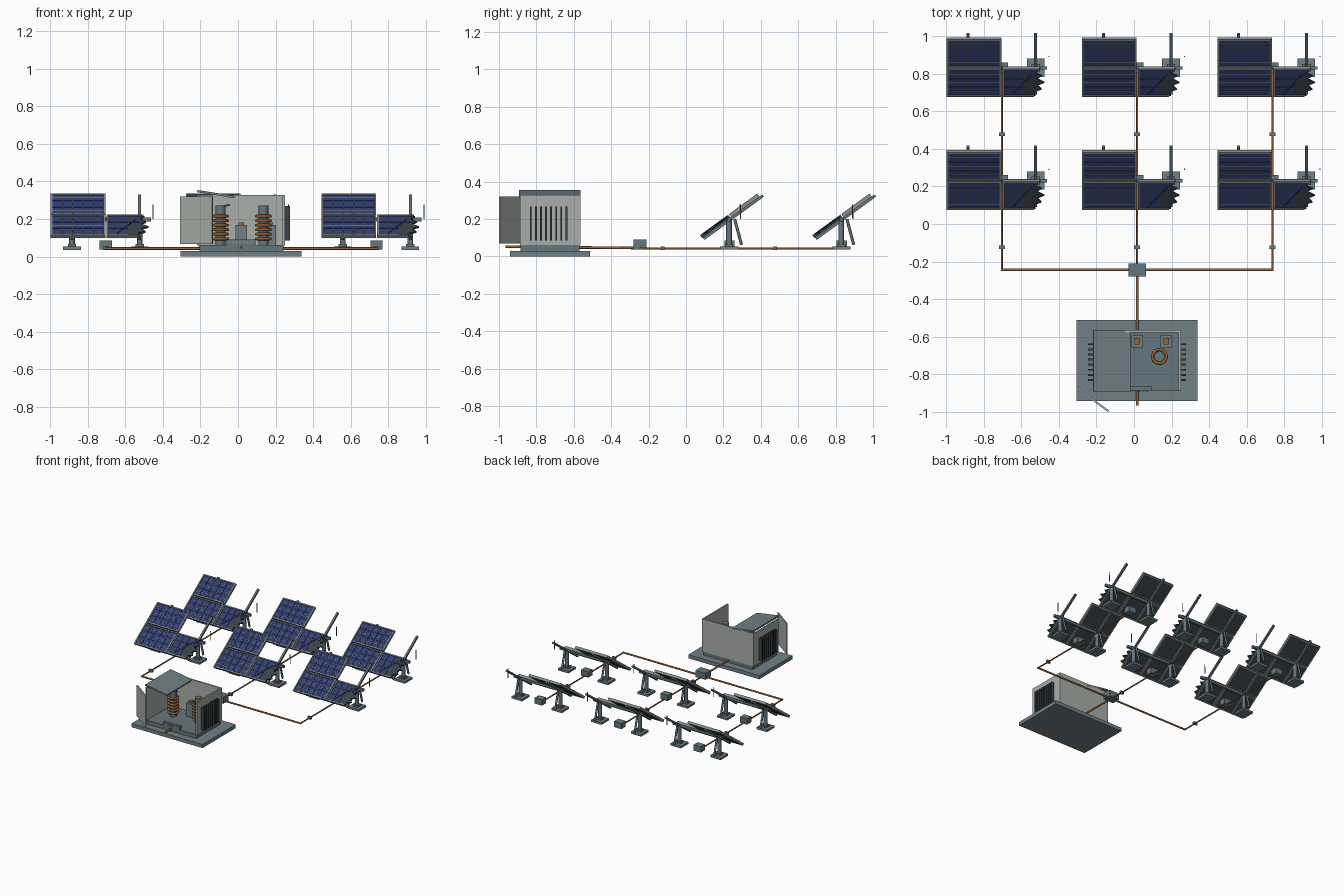
import bpy, bmesh, math
from mathutils import Matrix, Vector

if "Cube" in bpy.data.objects:
    bpy.data.objects.remove(bpy.data.objects["Cube"])


def material(name, r, g, b):
    m = bpy.data.materials.new(name)
    m.diffuse_color = (r, g, b, 1)
    m.use_nodes = True
    m.node_tree.nodes["Principled BSDF"].inputs["Base Color"].default_value = m.diffuse_color
    return m


STEEL = material("steel", 0.13, 0.18, 0.21)
PALE = material("pale_wall", 0.40, 0.43, 0.40)
SLAB = material("slab", 0.16, 0.22, 0.25)
DARK = material("dark", 0.04, 0.055, 0.065)
FRAME = material("frame", 0.25, 0.28, 0.27)
CELL = material("cell", 0.03, 0.05, 0.17)
COPPER = material("copper", 0.33, 0.13, 0.04)
I = Matrix.Identity(4)


def finish(name, bm, mat, mtx=I):
    bmesh.ops.recalc_face_normals(bm, faces=bm.faces)
    me = bpy.data.meshes.new(name)
    bm.transform(mtx)
    bm.to_mesh(me)
    bm.free()
    me.materials.append(mat)
    ob = bpy.data.objects.new(name, me)
    bpy.context.collection.objects.link(ob)
    return ob


def boxes(name, spans, mat, mtx=I):
    """Each span is (x0, x1, y0, y1, z0, z1)."""
    bm = bmesh.new()
    for a, b, c, d, e, f in spans:
        m = Matrix.Translation(((a + b) / 2, (c + d) / 2, (e + f) / 2))
        bmesh.ops.create_cube(bm, size=1, matrix=m @ Matrix.Diagonal((b - a, d - c, f - e, 1)))
    return finish(name, bm, mat, mtx)


def rods(name, pairs, r, mat, n=12, mtx=I):
    bm = bmesh.new()
    for p, q in pairs:
        p, q = Vector(p), Vector(q)
        rot = (q - p).to_track_quat('Z', 'Y').to_matrix().to_4x4()
        bmesh.ops.create_cone(bm, cap_ends=True, segments=n, radius1=r, radius2=r,
                              depth=(q - p).length, matrix=Matrix.Translation((p + q) / 2) @ rot)
    ob = finish(name, bm, mat, mtx)
    for f in ob.data.polygons:
        f.use_smooth = len(f.vertices) == 4
    return ob


def prism(name, pts, z0, z1, mat, mtx=I):
    bm = bmesh.new()
    face = bm.faces.new([bm.verts.new((x, y, z0)) for x, y in pts])
    ext = bmesh.ops.extrude_face_region(bm, geom=[face])
    for v in ext["geom"]:
        if isinstance(v, bmesh.types.BMVert):
            v.co.z = z1
    return finish(name, bm, mat, mtx)


def frame_spans(u0, u1, v0, v1, t=0.009):
    return [(u0, u1, v0, v0 + t, -0.011, 0.009), (u0, u1, v1 - t, v1, -0.011, 0.009),
            (u0, u0 + t, v0, v1, -0.011, 0.009), (u1 - t, u1, v0, v1, -0.011, 0.009)]


def cell_spans(u0, v0, cols, rows, skip=()):
    cw, ch = 0.275 / 5, 0.170 / 3
    return [(u0 + i * cw + 0.003, u0 + (i + 1) * cw - 0.003,
             v0 + j * ch + 0.003, v0 + (j + 1) * ch - 0.003, 0.003, 0.006)
            for i in range(cols) for j in range(rows) if (i, j) not in skip]


# one damaged array, built around x = 0, y = 0
T = Matrix.Translation((0, 0.003, 0.218)) @ Matrix.Rotation(math.radians(36), 4, 'X')
unit = []
fr, ce, back, bus = [], [], [], []
for v0 in (-0.189, 0.003):
    fr += frame_spans(-0.294, -0.003, v0, v0 + 0.186)
    ce += cell_spans(-0.286, v0 + 0.008, 5, 3)
    back.append((-0.29, -0.007, v0 + 0.004, v0 + 0.182, -0.008, 0.003))
    bus += [(-0.286, -0.011, v0 + 0.008 + (j + 0.5) * 0.0567 - 0.001,
             v0 + 0.008 + (j + 0.5) * 0.0567 + 0.001, 0.005, 0.007) for j in range(3)]
unit.append(boxes("panel_frames", fr, FRAME, T))
unit.append(boxes("panel_cells", ce, CELL, T))
unit.append(boxes("panel_backs", back, DARK, T))
unit.append(boxes("panel_busbars", bus, FRAME, T))

# broken panel: jagged backing, surviving cells and bent frame
jag = [(0.003, -0.187), (0.18, -0.187), (0.172, -0.16), (0.212, -0.145), (0.19, -0.118),
       (0.226, -0.1), (0.186, -0.075), (0.214, -0.055), (0.178, -0.036), (0.205, -0.008), (0.003, -0.005)]
unit.append(prism("broken_backing", jag, -0.008, 0.003, DARK, T))
unit.append(boxes("broken_cells", cell_spans(0.01, -0.181, 3, 3, {(2, 0), (2, 1)}), CELL, T))
unit.append(prism("broken_cell_shard", [(0.123, -0.064), (0.18, -0.064), (0.17, -0.015), (0.123, -0.015)],
                  0.003, 0.006, CELL, T))
unit.append(boxes("broken_frame", [(0.003, 0.012, -0.189, -0.003, -0.011, 0.009),
                                   (0.003, 0.17, -0.189, -0.18, -0.011, 0.009),
                                   (0.003, 0.2, -0.012, -0.003, -0.011, 0.009)], FRAME, T))
unit.append(rods("crack_ridge", [((0.06, -0.17, 0.006), (0.16, -0.04, 0.006))], 0.003, DARK, 6, T))

# supports: sloped rails, cross beam, posts, struts, feet
unit.append(boxes("sloped_rails", [(x - 0.008, x + 0.008, -0.185, 0.208, -0.026, -0.011)
                                   for x in (-0.18, 0.18)], STEEL, T))
unit.append(boxes("cross_beam", [(-0.21, 0.24, -0.009, 0.009, 0.188, 0.208)], STEEL))
unit.append(boxes("feet", [(x - 0.047, x + 0.047, -0.047, 0.05, 0.036, 0.053) for x in (-0.18, 0.18)], SLAB))
unit.append(rods("posts", [((x, 0, 0.05), (x, 0, 0.2)) for x in (-0.18, 0.18)], 0.015, STEEL))
unit.append(boxes("post_collars", [(x - 0.022, x + 0.022, -0.022, 0.022, 0.053, 0.066)
                                   for x in (-0.18, 0.18)], STEEL))
unit.append(rods("struts", [((x, 0.03, 0.2), (x, 0.067, 0.062)) for x in (-0.18, 0.18)], 0.008, STEEL, 8))
unit.append(boxes("junction_box", [(-0.033, 0.033, -0.025, 0.03, 0.038, 0.085)], STEEL))
unit.append(rods("loose_wire", [((0.252, 0.062, 0.2), (0.252, 0.06, 0.278))], 0.003, COPPER, 6))

XS, YS = (-0.703, 0.017, 0.737), (0.23, 0.83)
for x in XS:
    for y in YS:
        for src in unit:
            ob = src.copy()
            ob.location = (x, y, 0)
            bpy.context.collection.objects.link(ob)
for src in unit:
    bpy.data.objects.remove(src)

# ground cabling with clips and the combiner box
CY, CZ = -0.243, 0.043
rods("array_cables", [((x, 0.83, CZ), (x, CY, CZ)) for x in XS], 0.0055, COPPER, 8)
rods("trunk_cable", [((XS[0] - 0.004, CY, CZ), (XS[2] + 0.004, CY, CZ)),
                     ((0.017, CY, 0.045), (0.017, -0.965, 0.052))], 0.007, COPPER, 8)
boxes("cable_clips", [(x - 0.016, x + 0.016, y - 0.009, y + 0.009, 0.034, 0.054)
                      for x in XS for y in (-0.124, 0.477)], STEEL)
boxes("combiner_box", [(-0.03, 0.063, -0.28, -0.21, 0.037, 0.09)], STEEL)

# transformer shed
boxes("shed_slab", [(-0.306, 0.338, -0.942, -0.512, 0, 0.03)], SLAB)
boxes("shed_floor", [(-0.205, 0.242, -0.885, -0.57, 0.03, 0.062)], STEEL)
boxes("shed_walls", [(-0.218, 0.25, -0.577, -0.565, 0.06, 0.328),
                     (-0.218, -0.206, -0.888, -0.565, 0.06, 0.328),
                     (0.238, 0.25, -0.888, -0.565, 0.06, 0.328)], PALE)
slat_y = [-0.83 + i * 0.0272 for i in range(8)]
for side, x0, x1 in (("left", -0.245, -0.216), ("right", 0.248, 0.277)):
    boxes(side + "_louvers", [(x0, x1, y - 0.005, y + 0.005, 0.085, 0.268) for y in slat_y], DARK)
roof = Matrix.Translation((-0.118, -0.727, 0.333)) @ Matrix.Rotation(math.radians(9), 4, 'Y')
boxes("torn_roof", [(-0.1, 0.1, -0.165, 0.163, -0.006, 0.006)], SLAB, roof)
door = Matrix.Translation((-0.22, -0.934, 0)) @ Matrix.Rotation(math.atan2(-0.125, 0.17), 4, 'Z')
boxes("hanging_door", [(-0.105, 0.105, -0.005, 0.005, 0.068, 0.32)], PALE, door)

# coil columns inside
for name, x in (("left", -0.093), ("right", 0.135)):
    rods(name + "_core", [((x, -0.705, 0.06), (x, -0.705, 0.272))], 0.027, STEEL, 20)
    for i in range(6):
        bpy.ops.mesh.primitive_torus_add(location=(x, -0.705, 0.095 + i * 0.024), major_radius=0.037,
                                         minor_radius=0.008, major_segments=28, minor_segments=8)
        ring = bpy.context.object
        ring.name = name + "_winding"
        ring.data.materials.append(COPPER)
        bpy.ops.object.shade_smooth()
rods("snapped_lead", [((-0.09, -0.705, 0.265), (-0.045, -0.72, 0.276))], 0.005, COPPER, 8)

# switch boxes with copper tops, and the terminal strip
boxes("switch_boxes", [(x - 0.03, x + 0.03, -0.657, -0.592, 0.06, 0.168) for x in (0.017, 0.172)], SLAB)
boxes("switch_contacts", [(x - 0.014, x + 0.014, -0.642, -0.607, 0.165, 0.182) for x in (0.017, 0.172)], COPPER)
boxes("terminal_strip", [(-0.06, 0.092, -0.886, -0.862, 0.06, 0.09)], STEEL)
boxes("terminals", [(-0.05 + i * 0.019, -0.04 + i * 0.019, -0.89, -0.885, 0.07, 0.08) for i in range(7)], FRAME)
